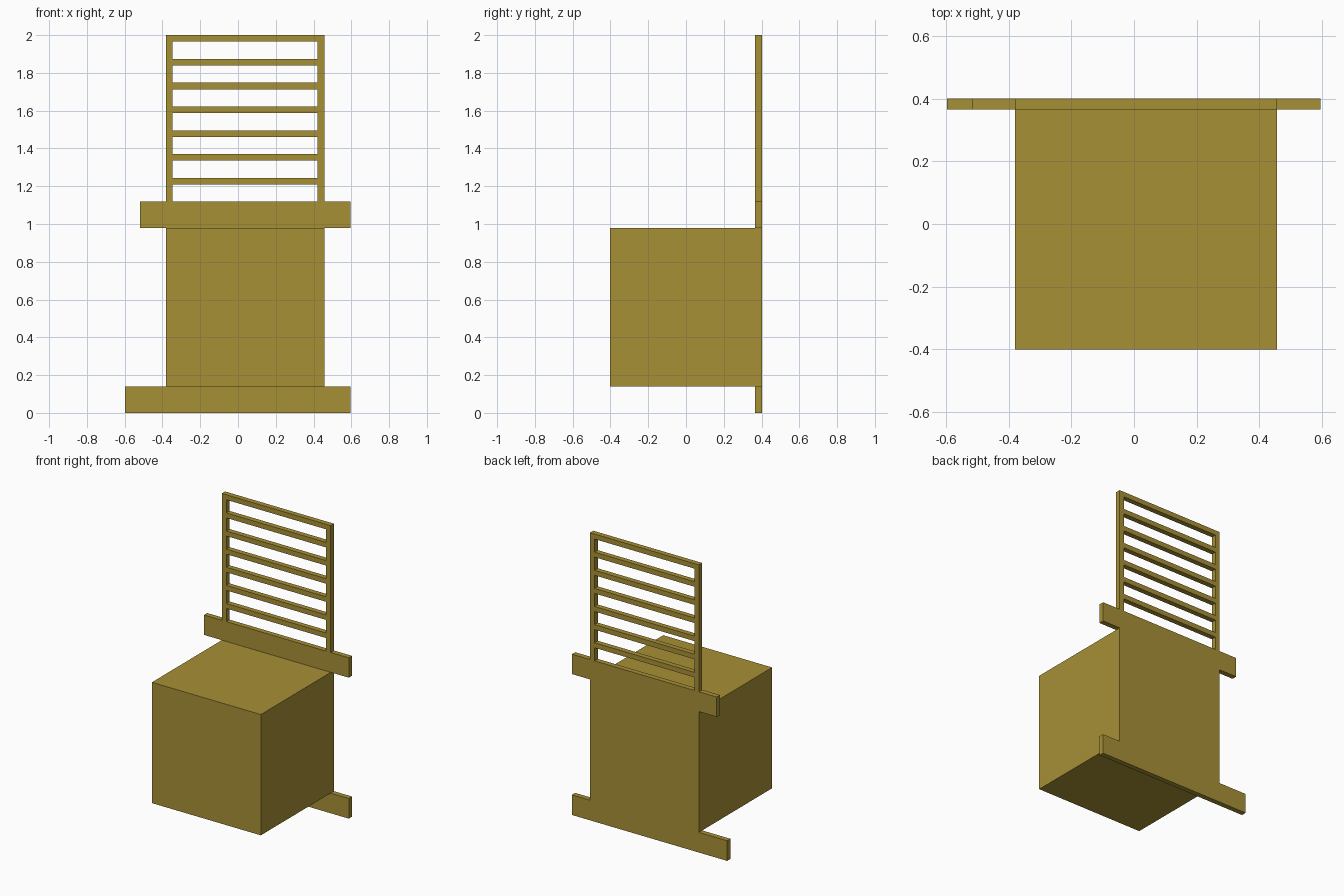
import bpy

if "Cube" in bpy.data.objects:
    bpy.data.objects.remove(bpy.data.objects["Cube"])

wood = bpy.data.materials.new("ochre_wood")
wood.diffuse_color = (0.39, 0.28, 0.037, 1)
wood.use_nodes = True
wood.node_tree.nodes["Principled BSDF"].inputs["Base Color"].default_value = wood.diffuse_color


def box(name, x0, x1, y0, y1, z0, z1):
    bpy.ops.mesh.primitive_cube_add(
        size=1, location=((x0 + x1) / 2, (y0 + y1) / 2, (z0 + z1) / 2))
    ob = bpy.context.object
    ob.name = name
    ob.scale = (x1 - x0, y1 - y0, z1 - z0)
    bpy.ops.object.transform_apply(location=False, rotation=False, scale=True)
    ob.data.materials.append(wood)
    return ob


LEFT, RIGHT = -0.381, 0.457      # sides of the body and the ladder back
FRONT, BACK = 0.366, 0.402       # thin rear plane
BAR = 0.035                      # post and slat thickness
BEAM_LOW, BEAM_TOP = 0.98, 1.118

# Solid block body
box("body_block", LEFT, RIGHT, -0.402, BACK, 0.14, BEAM_LOW)

# Wide crossbeams below and above the block
box("lower_beam", -0.598, 0.596, FRONT, BACK, 0, 0.14)
box("upper_beam", -0.518, 0.596, FRONT, BACK, BEAM_LOW, BEAM_TOP)

# Ladder back: two posts with seven evenly spaced slats
box("left_post", LEFT, LEFT + BAR, FRONT, BACK, BEAM_TOP, 2)
box("right_post", RIGHT - BAR, RIGHT, FRONT, BACK, BEAM_TOP, 2)
for i in range(7):
    top = 2 - i * 0.126
    box(f"back_slat_{i + 1}", LEFT + BAR, RIGHT - BAR, FRONT, BACK, top - BAR, top)
